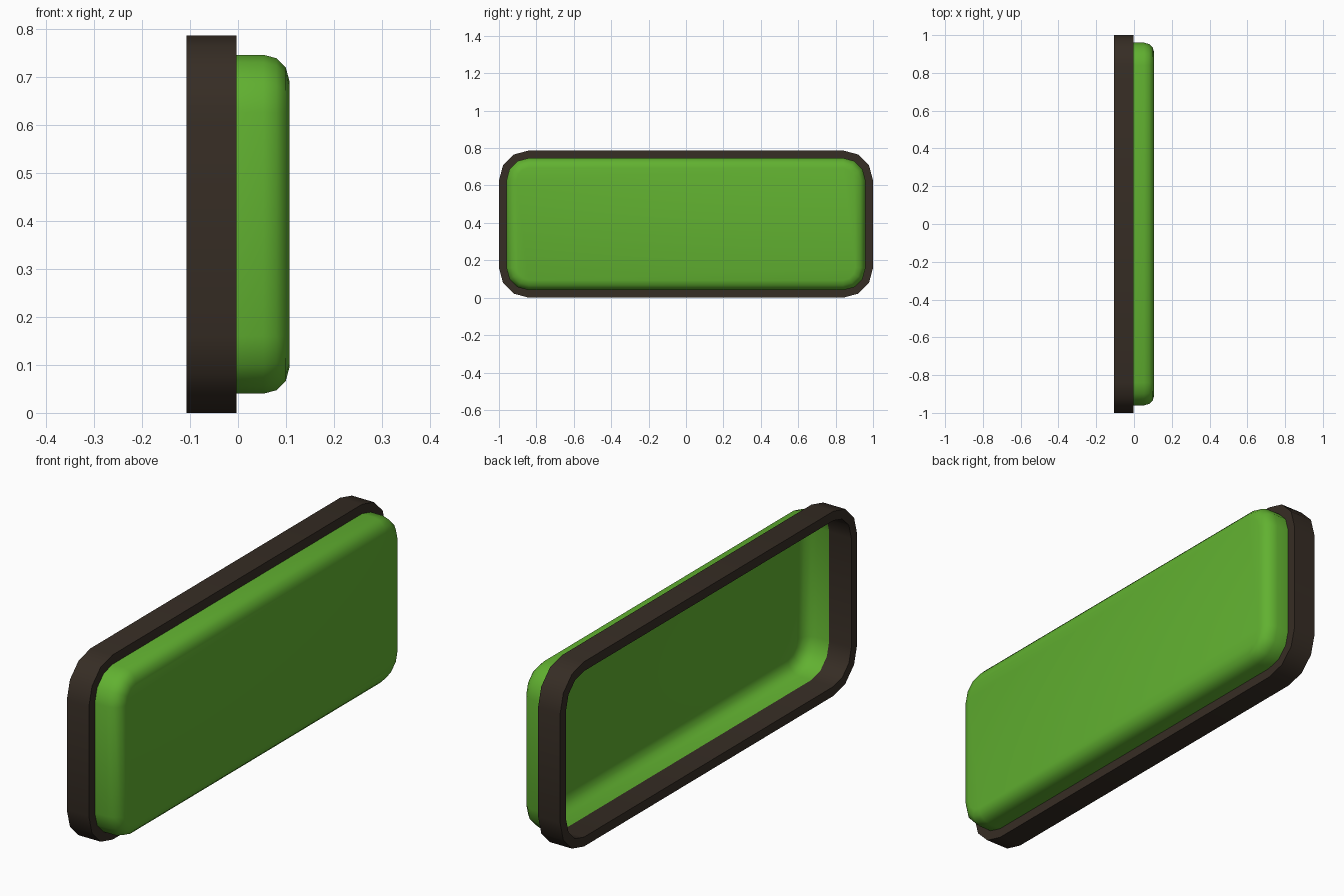
import bpy, bmesh, math

if "Cube" in bpy.data.objects:
    bpy.data.objects.remove(bpy.data.objects["Cube"])

HALF_Y, HEIGHT = 1.0, 0.787
RIM = 0.04
X_BACK, X_SEAM, X_FRONT = -0.107, -0.003, 0.107


def material(name, rgb):
    m = bpy.data.materials.new(name)
    m.diffuse_color = (*rgb, 1)
    m.use_nodes = True
    m.node_tree.nodes["Principled BSDF"].inputs["Base Color"].default_value = m.diffuse_color
    return m


def outline(x, inset, radius, segs=3):
    """Rounded rectangle in the yz plane, inset from the outer size."""
    hy, hz = HALF_Y - inset - radius, HEIGHT / 2 - inset - radius
    pts = []
    for i, (sy, sz) in enumerate(((1, 1), (-1, 1), (-1, -1), (1, -1))):
        for k in range(segs + 1):
            a = math.pi / 2 * (i + k / segs)
            pts.append((x, sy * hy + radius * math.cos(a),
                        HEIGHT / 2 + sz * hz + radius * math.sin(a)))
    return pts


def loft(name, rings, mat, angle, closed=False, cap=False):
    """Bridge successive outlines into a surface."""
    bm = bmesh.new()
    loops = [[bm.verts.new(p) for p in r] for r in rings]
    pairs = list(zip(loops, loops[1:]))
    if closed:
        pairs.append((loops[-1], loops[0]))
    for a, b in pairs:
        n = len(a)
        for i in range(n):
            j = (i + 1) % n
            bm.faces.new((a[i], a[j], b[j], b[i]))
    if cap:
        bm.faces.new(loops[-1])
    me = bpy.data.meshes.new(name)
    bmesh.ops.recalc_face_normals(bm, faces=bm.faces[:])
    bm.to_mesh(me)
    bm.free()
    me.materials.append(mat)
    ob = bpy.data.objects.new(name, me)
    bpy.context.collection.objects.link(ob)
    bpy.ops.object.select_all(action='DESELECT')
    ob.select_set(True)
    bpy.context.view_layer.objects.active = ob
    bpy.ops.object.shade_smooth_by_angle(angle=math.radians(angle))
    return ob


brown = material("dark brown", (0.037, 0.026, 0.018))
green = material("leaf green", (0.12, 0.44, 0.03))

# Hollow rectangular frame
R = 0.16
loft("frame", [outline(X_BACK, 0, R), outline(X_SEAM, 0, R),
               outline(X_SEAM, RIM, R - RIM), outline(X_BACK, RIM, R - RIM)],
     brown, 40, closed=True)

# Open-backed lens shell with a rounded front edge
B = 0.054
rings = [outline(X_SEAM, RIM, R - RIM)]
for k in range(4):
    a = math.pi / 2 * k / 3
    d = B * (1 - math.cos(a))
    rings.append(outline(X_FRONT - B + B * math.sin(a), RIM + d, R - RIM - d))
loft("lens", rings, green, 60, cap=True)
